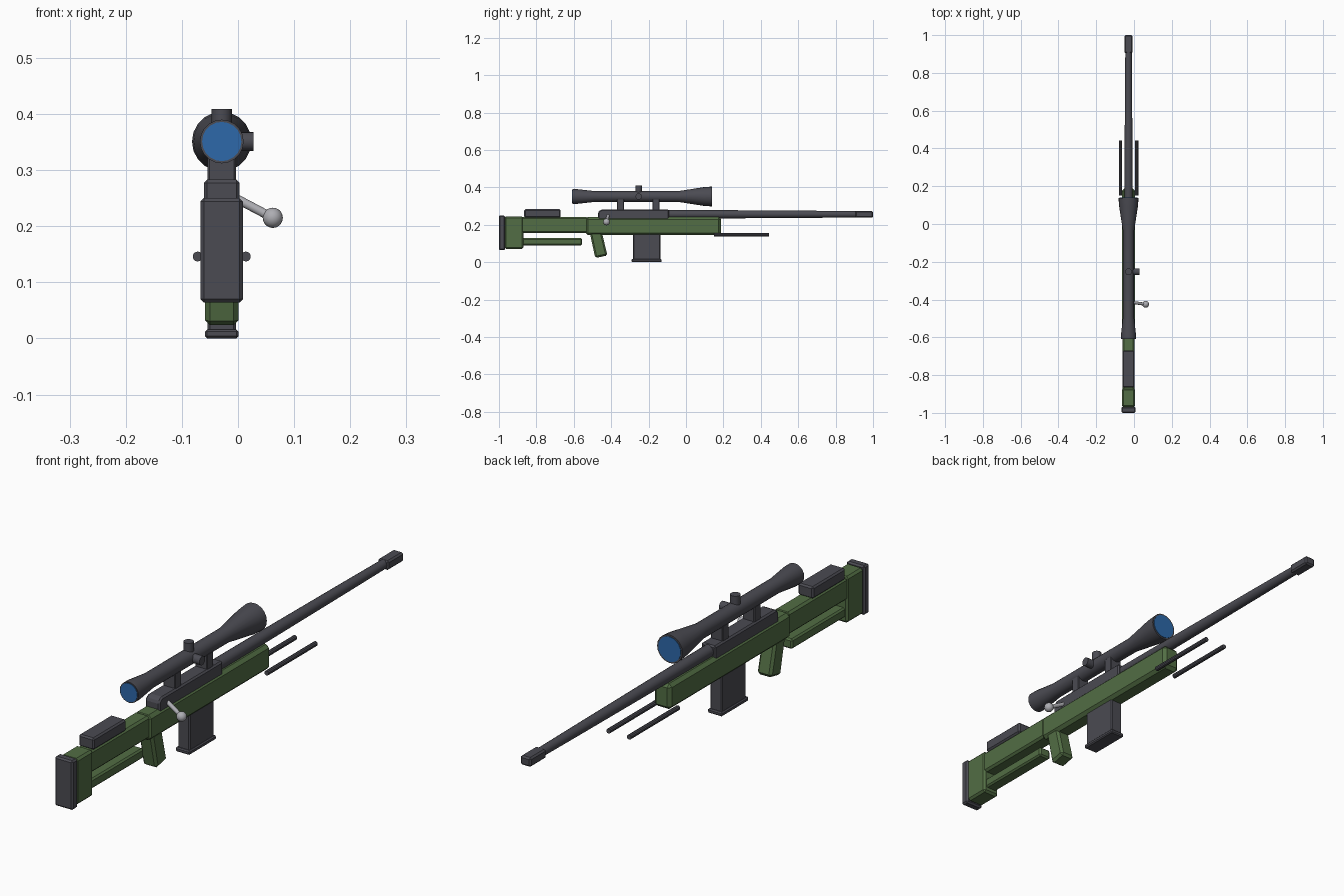
import bpy, bmesh, math
from mathutils import Vector

if "Cube" in bpy.data.objects:
    bpy.data.objects.remove(bpy.data.objects["Cube"])

CX = -0.029  # centre plane of the body


def material(name, rgb):
    m = bpy.data.materials.new(name)
    m.use_nodes = True
    m.diffuse_color = (*rgb, 1)
    m.node_tree.nodes["Principled BSDF"].inputs["Base Color"].default_value = (*rgb, 1)
    return m


GREY = material("dark grey", (0.07, 0.07, 0.085))
GREEN = material("olive green", (0.085, 0.155, 0.058))
SILVER = material("silver", (0.42, 0.42, 0.45))
BLUE = material("lens blue", (0.026, 0.14, 0.40))


def finish(name, bm, mat, smooth=False):
    bmesh.ops.recalc_face_normals(bm, faces=bm.faces)
    mesh = bpy.data.meshes.new(name)
    bm.to_mesh(mesh)
    bm.free()
    ob = bpy.data.objects.new(name, mesh)
    bpy.context.collection.objects.link(ob)
    mesh.materials.append(mat)
    if smooth:
        bpy.ops.object.select_all(action='DESELECT')
        ob.select_set(True)
        bpy.context.view_layer.objects.active = ob
        bpy.ops.object.shade_smooth_by_angle(angle=math.radians(35))
    return ob


def slab(name, outline, width, mat, bevel=0.006):
    """Side outline of (y, z) points, extruded across x and bevelled."""
    bm = bmesh.new()
    face = bm.faces.new([bm.verts.new((CX - width / 2, y, z)) for y, z in outline])
    new = bmesh.ops.extrude_face_region(bm, geom=[face])["geom"]
    bmesh.ops.translate(bm, vec=(width, 0, 0),
                        verts=[v for v in new if isinstance(v, bmesh.types.BMVert)])
    if bevel:
        bmesh.ops.bevel(bm, geom=bm.edges[:], offset=bevel, segments=1,
                        affect='EDGES', clamp_overlap=True)
    return finish(name, bm, mat)


def box(name, y0, y1, z0, z1, width, mat, bevel=0.006):
    return slab(name, [(y0, z0), (y1, z0), (y1, z1), (y0, z1)], width, mat, bevel)


def lathe(name, profile, z, mat, sides=20):
    """Closed tube along y from (y, radius) stations."""
    bm = bmesh.new()
    rings = []
    for y, r in profile:
        angles = [2 * math.pi * i / sides for i in range(sides)]
        rings.append([bm.verts.new((CX + r * math.cos(a), y, z + r * math.sin(a)))
                      for a in angles])
    for a, b in zip(rings, rings[1:]):
        for i in range(sides):
            j = (i + 1) % sides
            bm.faces.new((a[i], a[j], b[j], b[i]))
    bm.faces.new(rings[0])
    bm.faces.new(rings[-1])
    return finish(name, bm, mat, True)


def rod(name, start, end, radius, mat, sides=12):
    start, end = Vector(start), Vector(end)
    axis = end - start
    bm = bmesh.new()
    bmesh.ops.create_cone(bm, cap_ends=True, segments=sides, radius1=radius,
                          radius2=radius, depth=axis.length)
    ob = finish(name, bm, mat, True)
    ob.location = (start + end) / 2
    ob.rotation_euler = axis.to_track_quat('Z', 'Y').to_euler()
    return ob


# Stock
box("butt_pad", -1.0, -0.968, 0.064, 0.25, 0.076, GREY)
box("butt_block", -0.97, -0.87, 0.07, 0.245, 0.07, GREEN, 0.008)
box("upper_stock", -0.885, -0.525, 0.156, 0.241, 0.062, GREEN, 0.008)
box("lower_stock_rail", -0.885, -0.555, 0.09, 0.128, 0.05, GREEN)
box("cheek_rest", -0.865, -0.67, 0.238, 0.283, 0.064, GREY)
box("fore_stock", -0.537, 0.187, 0.145, 0.241, 0.07, GREEN, 0.012)
slab("grip", [(-0.515, 0.16), (-0.485, 0.022), (-0.42, 0.036), (-0.45, 0.16)],
     0.06, GREEN, 0.009)

# Magazine
box("magazine", -0.283, -0.137, 0.008, 0.16, 0.05, GREY, 0.004)
box("magazine_base", -0.291, -0.13, 0.0, 0.016, 0.06, GREY, 0.004)

# Receiver and barrel
slab("receiver", [(-0.47, 0.225), (-0.09, 0.225), (-0.09, 0.281), (-0.455, 0.281),
                  (-0.47, 0.268)], 0.06, GREY)
lathe("barrel", [(-0.12, 0.023), (0.2, 0.022), (0.68, 0.019), (0.92, 0.017)],
      0.256, GREY, 16)
box("muzzle_brake", 0.905, 1.0, 0.238, 0.273, 0.044, GREY)

# Bolt handle
knob_at = (0.062, -0.425, 0.215)
rod("bolt_handle", (-0.01, -0.415, 0.253), knob_at, 0.008, SILVER)
bm = bmesh.new()
bmesh.ops.create_uvsphere(bm, u_segments=16, v_segments=10, radius=0.018)
finish("bolt_knob", bm, SILVER, True).location = knob_at

# Scope, with a lens at each end
SZ = 0.351
lathe("scope_tube", [(-0.608, 0.039), (-0.58, 0.039), (-0.49, 0.029), (-0.04, 0.029),
                     (0.095, 0.05), (0.138, 0.053)], SZ, GREY)
lathe("rear_lens", [(-0.61, 0.035), (-0.606, 0.035)], SZ, BLUE)
lathe("front_lens", [(0.136, 0.047), (0.14, 0.047)], SZ, BLUE)
rod("top_turret", (CX, -0.253, SZ), (CX, -0.253, 0.409), 0.018, GREY, 16)
rod("side_turret", (CX, -0.253, SZ), (0.028, -0.253, SZ), 0.017, GREY, 16)
for name, y in (("rear_scope_mount", -0.35), ("front_scope_mount", -0.16)):
    box(name, y - 0.019, y + 0.019, 0.272, 0.338, 0.05, GREY, 0.003)

# Folded bipod legs
for name, side in (("left_bipod_leg", 1), ("right_bipod_leg", -1)):
    x = CX + side * 0.043
    rod(name, (x, 0.15, 0.146), (x, 0.443, 0.146), 0.009, GREY, 10)
